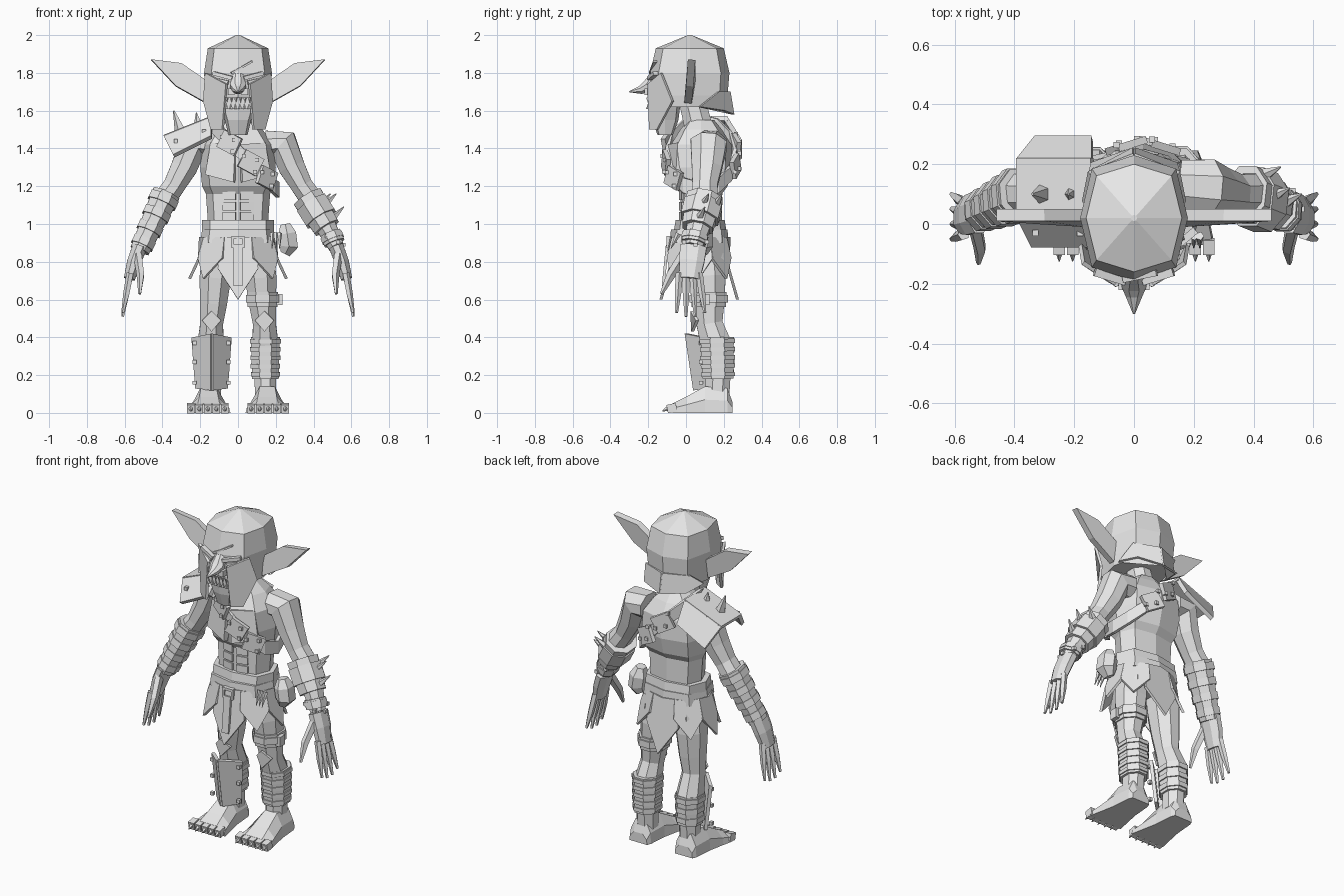
import bpy, bmesh
from math import cos, sin, pi, tau, copysign
from mathutils import Vector, Euler

if "Cube" in bpy.data.objects:
    bpy.data.objects.remove(bpy.data.objects["Cube"])

COLOUR = (.8, .8, .8, 1)
grey = bpy.data.materials.new("plain grey")
grey.use_nodes = True
grey.diffuse_color = COLOUR
for node in grey.node_tree.nodes:
    if node.type == 'BSDF_PRINCIPLED':
        node.inputs["Base Color"].default_value = COLOUR


def make(name, verts, faces, mirror=False, thickness=0):
    mesh = bpy.data.meshes.new(name)
    mesh.from_pydata([tuple(v) for v in verts], [], faces)
    bm = bmesh.new()
    bm.from_mesh(mesh)
    bmesh.ops.recalc_face_normals(bm, faces=bm.faces)
    bm.to_mesh(mesh)
    bm.free()
    mesh.materials.append(grey)
    part = bpy.data.objects.new(name, mesh)
    bpy.context.collection.objects.link(part)
    if thickness:
        solid = part.modifiers.new("thickness", 'SOLIDIFY')
        solid.thickness, solid.offset = thickness, 0
    if mirror:
        part.modifiers.new("mirror", 'MIRROR').use_mirror_merge = False


def loft(name, rings, mirror=False):
    sides, last = len(rings[0]), len(rings) - 1
    faces = [(k * sides + i, k * sides + (i + 1) % sides,
              (k + 1) * sides + (i + 1) % sides, (k + 1) * sides + i)
             for k in range(last) for i in range(sides)]
    faces += [tuple(range(sides)), tuple(range(last * sides, last * sides + sides))]
    make(name, [v for ring in rings for v in ring], faces, mirror)


def limb(name, path, mirror=False, sides=8, depth=1.15):
    """Tube along points (x, y, z, radius), a little deeper than wide."""
    points = [Vector(p[:3]) for p in path]
    rings = []
    for i, (*_, radius) in enumerate(path):
        along = points[min(i + 1, len(points) - 1)] - points[max(i - 1, 0)]
        along.normalize()
        across = Vector((0, 1, 0)).cross(along)
        across = across.normalized() if across.length > .01 else Vector((1, 0, 0))
        deep = along.cross(across) * depth
        angles = [(k + .5) * tau / sides for k in range(sides)]
        rings.append([points[i] + radius * (across * cos(a) + deep * sin(a)) for a in angles])
    loft(name, rings, mirror)


def spike(name, base, tip, radius, mirror=False):
    limb(name, [(*base, radius), (*tip, radius / 8)], mirror, sides=5)


def stack(name, y, levels, sides=8):
    """Squarish cross-sections (z, half width, half depth) around one centre line."""
    def bulge(value):
        return copysign(abs(value) ** .7, value)
    angles = [k * tau / sides for k in range(sides)]
    loft(name, [[(w * bulge(sin(a)), y - d * bulge(cos(a)), z) for a in angles]
                for z, w, d in levels])


def plate(name, outline, mirror=False, thickness=.015):
    make(name, outline, [tuple(range(len(outline)))], mirror, thickness)


def box(name, centre, size, turn=(0, 0, 0), mirror=False):
    spin, half = Euler(turn).to_matrix(), Vector(size) / 2
    loft(name, [[Vector(centre) + spin @ Vector((x * half.x, y * half.y, z * half.z))
                 for x, y in ((-1, -1), (1, -1), (1, 1), (-1, 1))] for z in (-1, 1)], mirror)


def stud(name, *centre):
    box(name, centre, [.02] * 3)


def cuff(name, start, end, radius, taper, bands):
    """Tapered sleeve with raised bands spaced along it."""
    start, end = Vector(start), Vector(end)
    limb(name, [(*start, radius), (*end, radius * taper)])
    for k in range(bands):
        near = (k + .2) / bands
        far = near + .5 / bands
        size = radius * (1 + (taper - 1) * near) * 1.08
        limb(name + "_band", [(*start.lerp(end, near), size), (*start.lerp(end, far), size)])


# Hood and ears
stack("hood", .02, [(1.62, .16, .19), (1.68, .17, .2), (1.8, .18, .21), (1.93, .16, .18), (2, .01, .01)])
plate("hood_cheek_flap", [(.06, -.2, 1.74), (.17, -.13, 1.8), (.18, -.07, 1.65),
                          (.14, -.15, 1.5), (.08, -.19, 1.5)], mirror=True)
plate("hood_back_flap", [(0, .23, 1.7), (.15, .17, 1.7), (.17, .07, 1.62), (.14, .2, 1.6),
                         (0, .25, 1.58)], mirror=True)
plate("ear", [(.17, .03, 1.76), (.3, .03, 1.85), (.46, .03, 1.87), (.33, .02, 1.73),
              (.17, .01, 1.64)], mirror=True, thickness=.04)

# Face
limb("nose", [(0, -.16, 1.8, .03), (0, -.2, 1.73, .045), (0, -.24, 1.71, .03), (0, -.3, 1.7, .004)], depth=.8)
box("nostril", (.035, -.2, 1.7), (.035, .04, .035), mirror=True)
box("eye", (.08, -.17, 1.755), (.06, .02, .02), turn=(0, -.2, .3), mirror=True)
box("eyebrow", (.08, -.175, 1.785), (.11, .03, .02), turn=(0, -.25, .3), mirror=True)
box("scar", (.02, -.175, 1.83), (.13, .02, .01), turn=(0, -.5, .2))
box("mouth", (0, -.17, 1.64), (.16, .05, .06))
for i in range(6):
    x = (i - 2.5) * .024
    spike("upper_tooth", (x, -.2, 1.67), (x, -.2, 1.64), .01)
    spike("lower_tooth", (x, -.2, 1.61), (x, -.2, 1.64), .01)
stack("chin", -.11, [(1.47, .05, .04), (1.55, .07, .07), (1.63, .1, .08)])

# Torso
stack("torso", .08, [(.8, .14, .11), (.95, .17, .13), (1.02, .16, .11), (1.16, .17, .11),
                     (1.2, .19, .14), (1.3, .2, .165), (1.42, .19, .16), (1.5, .13, .11), (1.55, .07, .07)])
limb("neck", [(0, .07, 1.5, .07), (0, .03, 1.66, .065)])
plate("chest_muscle", [(.01, -.08, 1.42), (.14, -.03, 1.43), (.17, -.04, 1.26), (.02, -.09, 1.22)],
      mirror=True, thickness=.03)
for row in range(3):
    box("belly_muscle", (.045, -.015, 1.15 - row * .055), (.07, .03, .045), turn=(0, 0, .2), mirror=True)


# Slanted chest strap with riveted plates
def on_strap(angle, reach=.18, shift=0):
    return Vector((.03 + reach * sin(angle), .08 - reach * cos(angle), 1.36 + shift - .18 * sin(angle)))


steps = 12
strap = [on_strap(k * tau / steps, shift=side) for side in (-.04, .04) for k in range(steps)]
make("chest_strap", strap, [(k, (k + 1) % steps, steps + (k + 1) % steps, steps + k)
                            for k in range(steps)], thickness=.02)
for angle in (-.4, .2, .7, pi - .3, pi + .3):
    box("strap_plate", on_strap(angle, reach=.19), (.11, .025, .1), turn=(0, .5 * cos(angle), angle))
    for offset, shift in ((-.2, 0), (.15, .04), (.1, -.03)):
        stud("strap_rivet", *on_strap(angle + offset, reach=.205, shift=shift))

# Arms and hands
limb("arm", [(.15, .13, 1.42, .08), (.24, .12, 1.42, .09), (.285, .11, 1.3, .075), (.34, .1, 1.2, .062),
             (.39, .1, 1.13, .065), (.46, .07, 1, .06), (.52, .04, .88, .045)], mirror=True)
limb("palm", [(.52, .04, .88, .042), (.55, .03, .8, .04), (.575, .02, .71, .032)], mirror=True, depth=1.8)
for i in range(4):
    base, tip = .07 - i * .035, .1 - i * .05
    limb("finger", [(.57, base, .74, .02), (.59, (base + tip) / 2, .63, .018),
                    (.61, tip, .5 + .02 * abs(i - 1.5), .008)], mirror=True, sides=5, depth=1)
limb("thumb", [(.53, -.01, .84, .025), (.515, -.08, .73, .022), (.52, -.13, .63, .008)], mirror=True, sides=5)

# Forearm armour
cuff("left_bracer", (.37, .1, 1.14), (.47, .06, .98), .09, .85, bands=1)
for x, y, z in ((.46, .09, 1.1), (.5, .07, 1.03), (.43, .16, 1.1)):
    spike("left_bracer_spike", (x, y, z), (x + .06, y + .03, z + .06), .022)
cuff("left_wrist_band", (.49, .05, .95), (.51, .04, .9), .06, 1, bands=1)
for k in range(6):
    out, deep = cos(k * tau / 6), sin(k * tau / 6)
    stud("wrist_stud", .5 + .06 * out, .05 + .07 * deep, .92 - .03 * out)
cuff("right_bracer", (-.38, .1, 1.16), (-.52, .04, .86), .08, .7, bands=4)

# Right shoulder armour, three overlapping slabs
for name, (near, near_drop), (far, far_drop) in (("top", (.02, 0), (.22, 0)),
                                                 ("front", (.03, 0), (-.07, .1)),
                                                 ("back", (.21, 0), (.285, .12))):
    plate("shoulder_" + name, [(-.14, near, 1.56 - near_drop), (-.39, near, 1.46 - near_drop),
                               (far_drop / 2 - .39, far, 1.46 - far_drop), (-.14, far, 1.56 - far_drop)],
          thickness=.025)
spike("shoulder_spike", (-.3, .1, 1.48), (-.34, .1, 1.6), .035)
spike("shoulder_small_spike", (-.21, .1, 1.52), (-.22, .1, 1.59), .025)
for x in (-.33, -.18):
    stud("shoulder_rivet", x, -.03, 1.55 + x / 3)

# Belt, buckle and pouch
stack("waistband", .075, [(.96, .19, .14), (1.02, .19, .13)])
stack("belt", .07, [(.9, .2, .155), (.97, .19, .15)])
for side in (-1, 1):
    box("buckle_upright", (side * .03, -.09, .905), (.015, .025, .06))
    box("buckle_bar", (0, -.09, .905 + side * .025), (.07, .025, .015))
box("belt_tail", (0, -.11, .78), (.045, .015, .22), turn=(-.1, 0, 0))
limb("hip_pouch", [(.25, .08, 1, .03), (.26, .08, .95, .055), (.27, .08, .88, .055), (.25, .08, .84, .03)], sides=6)
for x in (.18, .2, .22):
    spike("belt_tooth", (x, -.04, .95), (x, -.08, .87), .014)


# Ragged loincloth, pointed flaps around the hips
def at_hip(angle, flare, z):
    return (.19 * flare * sin(angle), .07 - .15 * flare * cos(angle), z)


for k in range(8):
    angle = k * tau / 8
    drop = .33 if k % 4 == 0 else .22
    spread = .5 if k % 4 == 0 else .42
    plate("loincloth_flap", [at_hip(angle - spread, 1, .93), at_hip(angle, 1.05, .93),
                             at_hip(angle + spread, 1, .93),
                             at_hip(angle + spread, 1.18, .93 - drop / 2),
                             at_hip(angle, 1.35, .93 - drop),
                             at_hip(angle - spread, 1.18, .93 - drop / 2)])

# Legs and feet
limb("leg", [(.1, .1, .9, .085), (.12, .115, .72, .09), (.13, .12, .58, .078), (.14, .125, .47, .065),
             (.145, .165, .35, .078), (.145, .17, .2, .062), (.145, .165, .08, .06)], mirror=True)
plate("kneecap", [(.14, .03, .54), (.19, .06, .49), (.14, .035, .43), (.09, .06, .49)], mirror=True)
loft("foot", [[(.155 + side * half * wide, y, top * high)
               for side, wide, high in ((-1, 1, 0), (1, 1, 0), (1, .95, .5), (1, .5, 1), (-1, .5, 1), (-1, .95, .5))]
              for y, half, top in ((.245, .06, .06), (.22, .07, .13), (.1, .08, .14), (0, .1, .085), (-.07, .115, .05))],
     mirror=True)
for i in range(5):
    x = .07 + i * .045
    box("toe", (x, -.075, .025), (.038, .05, .045), turn=(.2, 0, 0), mirror=True)
    spike("toe_claw", (x, -.09, .025), (x, -.125, .01), .015, mirror=True)

# Leg wraps, garter and shin guard
cuff("thigh_garter", (.13, .12, .64), (.13, .12, .56), .09, .95, bands=1)
box("garter_knot", (.22, .1, .6), (.03, .05, .06))
cuff("left_shin_wrap", (.145, .165, .4), (.145, .17, .18), .083, .92, bands=5)
cuff("right_shin_wrap", (-.145, .165, .36), (-.145, .17, .18), .08, .92, bands=3)
for side in (-.1, .1):
    plate("shin_guard", [(-.14, 0, .42), (side - .14, .1, .4), (side * .8 - .14, .12, .13), (-.14, .045, .12)],
          thickness=.02)
    for z in (.16, .27, .37):
        stud("guard_rivet", side * .9 - .14, .08, z)
